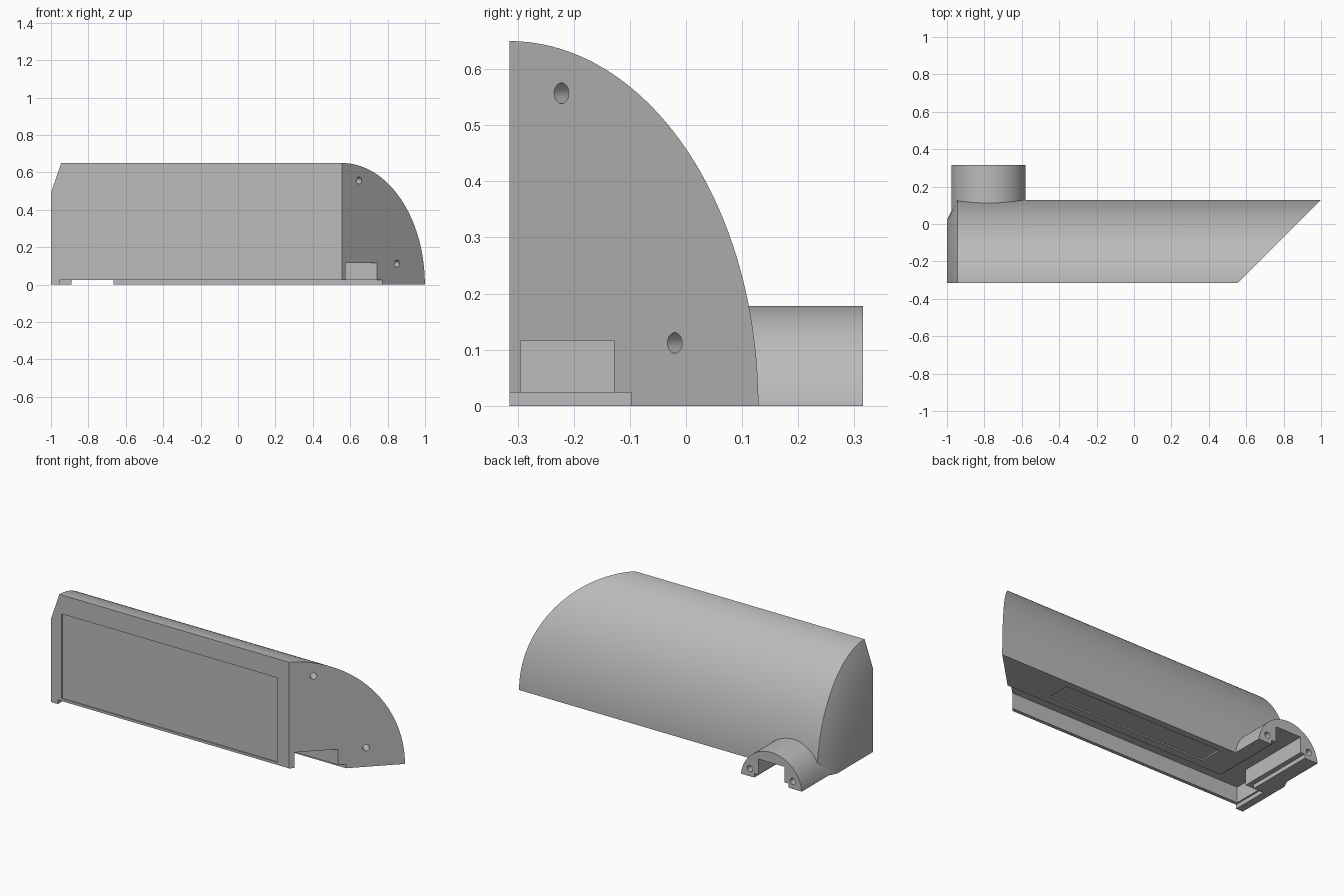
import bpy
import bmesh
from math import sin, cos, pi, radians
from mathutils import Matrix, Vector

if "Cube" in bpy.data.objects:
    bpy.data.objects.remove(bpy.data.objects["Cube"])

FRONT, DEPTH, HEIGHT = -0.315, 0.444, 0.65
MITRE = 0.87          # mitre plane: x = y + MITRE
NECK_X = -0.778
ARC = 48

grey = bpy.data.materials.new("plain grey")
grey.use_nodes = True
colour = (0.5, 0.5, 0.5, 1)
grey.diffuse_color = colour
grey.node_tree.nodes["Principled BSDF"].inputs["Base Color"].default_value = colour


def to_object(name, bm):
    bmesh.ops.recalc_face_normals(bm, faces=bm.faces)
    mesh = bpy.data.meshes.new(name)
    bm.to_mesh(mesh)
    bm.free()
    mesh.materials.append(grey)
    obj = bpy.data.objects.new(name, mesh)
    bpy.context.collection.objects.link(obj)
    return obj


def box(name, x, y, z):
    bm = bmesh.new()
    bmesh.ops.create_cube(bm, size=1)
    for v in bm.verts:
        v.co = Vector([(r[0] + r[1]) / 2 + c * (r[1] - r[0]) for r, c in zip((x, y, z), v.co)])
    return to_object(name, bm)


def rod(name, centre, direction, radius, length, sides):
    bm = bmesh.new()
    turn = Vector(direction).to_track_quat("Z", "Y").to_matrix().to_4x4()
    bmesh.ops.create_cone(bm, cap_ends=True, segments=sides, radius1=radius, radius2=radius,
                          depth=length, matrix=Matrix.Translation(centre) @ turn)
    return to_object(name, bm)


def combine(target, tool, operation):
    mod = target.modifiers.new(tool.name, "BOOLEAN")
    mod.operation, mod.solver, mod.object = operation, "EXACT", tool
    bpy.context.view_layer.objects.active = target
    bpy.ops.object.modifier_apply(modifier=mod.name)
    bpy.data.objects.remove(tool)


# Quarter-ellipse body, tapered at one end and mitred at the other
def section(bm, x_of_y, scale):
    pts = [(FRONT, 0)]
    for i in range(ARC + 1):
        a = pi / 2 * i / ARC
        pts.append((FRONT + DEPTH * scale * cos(a), HEIGHT * scale * sin(a)))
    return [bm.verts.new((x_of_y(y), y, z)) for y, z in pts]


bm = bmesh.new()
rings = [section(bm, lambda y: -1, 0.755),
         section(bm, lambda y: -0.945, 1),
         section(bm, lambda y: y + MITRE, 1)]
for a, b in zip(rings, rings[1:]):
    for i in range(len(a)):
        j = (i + 1) % len(a)
        bm.faces.new((a[i], a[j], b[j], b[i]))
bm.faces.new(rings[0])
bm.faces.new(rings[-1])
body = to_object("housing", bm)

# Half-round neck on the back
neck = rod("neck", (NECK_X, 0.1575, -0.022), (0, 1, 0), 0.2, 0.315, 96)
combine(neck, box("neck_base_cut", (-2, 2), (-1, 1), (-1, 0)), "DIFFERENCE")
combine(body, neck, "UNION")

# Cable channels with wider lid rebates along the underside
cuts = [
    box("lid_rebate", (-0.955, 1.5), (-0.5, -0.097), (-0.1, 0.024)),
    box("cable_channel", (-0.945, 1.5), (-0.295, -0.128), (-0.1, 0.116)),
    box("neck_lid_rebate", (NECK_X - 0.112, NECK_X + 0.112), (-0.2, 0.5), (-0.1, 0.024)),
    box("neck_channel", (NECK_X - 0.084, NECK_X + 0.084), (-0.2, 0.5), (-0.1, 0.116)),
    # Shallow panels in the front and underside
    box("front_panel", (-0.93, 0.477), (-0.5, FRONT + 0.008), (0.038, 0.538)),
    box("base_panel", (-0.5, 0.53), (-0.046, 0.09), (-0.1, 0.008)),
]
# Screw holes in the mitre face and the neck end
for y, z in ((-0.222, 0.557), (-0.02, 0.112)):
    cuts.append(rod("mitre_hole", (y + MITRE, y, z), (1, -1, 0), 0.0185, 0.2, 24))
for side in (-1, 1):
    cuts.append(rod("neck_hole", (NECK_X + side * 0.14, 0.315, 0.045), (0, 1, 0), 0.018, 0.2, 24))
for cut in cuts:
    combine(body, cut, "DIFFERENCE")

bpy.ops.object.select_all(action="DESELECT")
body.select_set(True)
bpy.context.view_layer.objects.active = body
bpy.ops.object.shade_smooth_by_angle(angle=radians(30))
